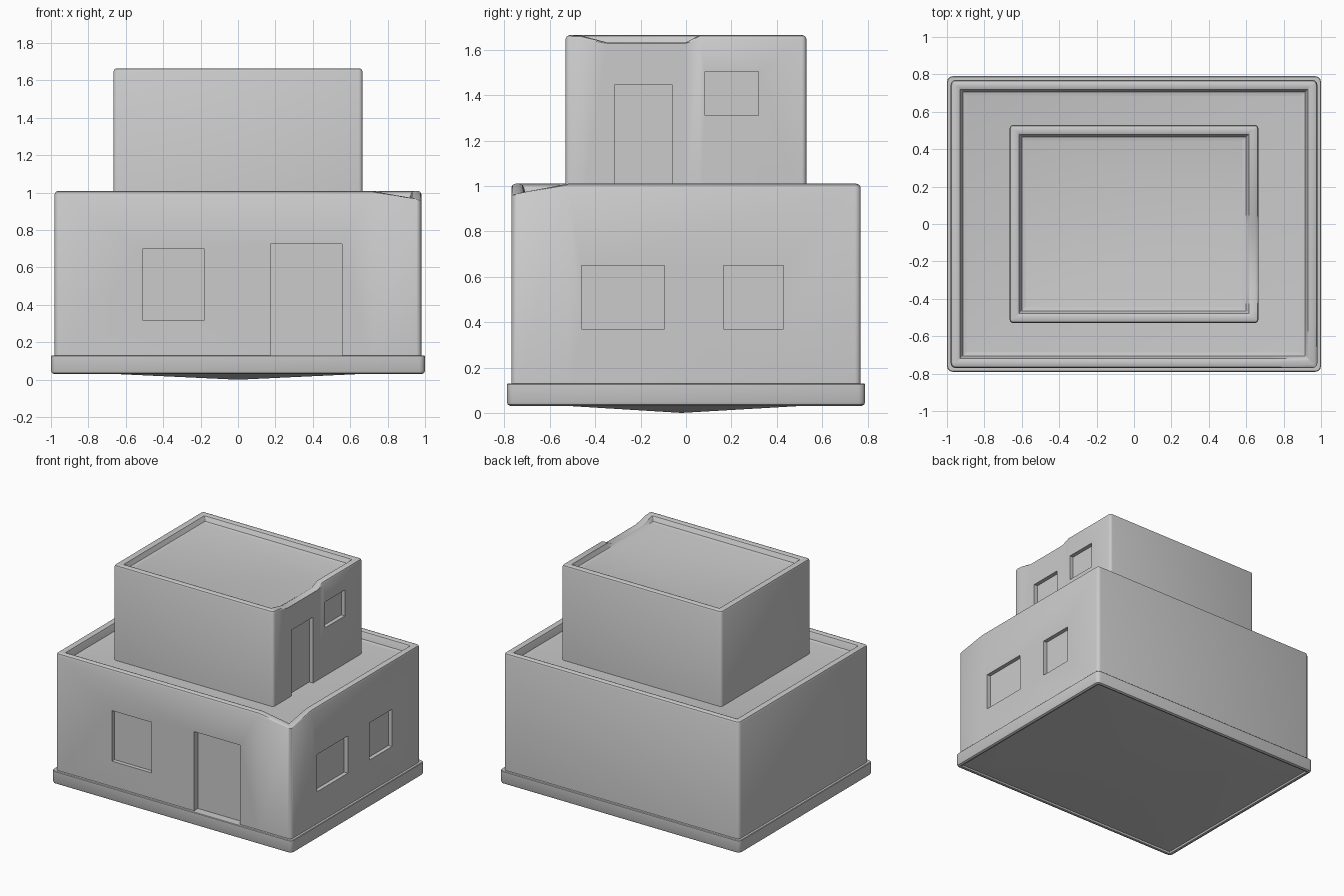
import bpy, bmesh, math

if "Cube" in bpy.data.objects:
    bpy.data.objects.remove(bpy.data.objects["Cube"])


def ring_plan(hx, hy, r, inset, extra):
    """Rounded rectangle outline; extra = {side: [positions along it]}, sides front/right."""
    rr = max(r - inset, 0.004)
    X, Y = hx - inset, hy - inset
    pts = []
    corners = [(1, -1, -90), (1, 1, 0), (-1, 1, 90), (-1, -1, 180)]
    sides = ["right", "back", "left", "front"]
    for (sx, sy, a0), side in zip(corners, sides):
        cx, cy = sx * (X - rr), sy * (Y - rr)
        for k in range(4):
            a = math.radians(a0 + 30 * k)
            pts.append((cx + rr * math.cos(a), cy + rr * math.sin(a)))
        for t in extra.get(side, []):
            pts.append((X, t) if side == "right" else (t, -Y))
    return pts


def finish(name, bm):
    bmesh.ops.recalc_face_normals(bm, faces=bm.faces)
    me = bpy.data.meshes.new(name)
    bm.to_mesh(me)
    bm.free()
    ob = bpy.data.objects.new(name, me)
    bpy.context.collection.objects.link(ob)
    return ob


def loft(name, hx, hy, r, profile, extra={}, dip=None, roof=0, low_point=None):
    """Skin rounded rectangles along a profile of (inset, z)."""
    bm = bmesh.new()
    top = max(z for _, z in profile)
    rings = []
    for inset, z in profile:
        ring = []
        for x, y in ring_plan(hx, hy, r, inset, extra):
            zz = z
            if dip and z > roof:
                zz -= dip(x, y) * (z - roof) / (top - roof)
            ring.append(bm.verts.new((x, y, zz)))
        rings.append(ring)
    n = len(rings[0])
    for a, b in zip(rings, rings[1:]):
        for i in range(n):
            bm.faces.new((a[i], a[(i + 1) % n], b[(i + 1) % n], b[i]))
    bm.faces.new(rings[-1])
    if low_point:
        c = bm.verts.new(low_point)
        for i in range(n):
            bm.faces.new((rings[0][i], c, rings[0][(i + 1) % n]))
    else:
        bm.faces.new(rings[0][::-1])
    return finish(name, bm)


def walls(z0, top, roof, w, b):
    """Profile of a wall with a rounded parapet and a sunken roof."""
    s = b * 0.3
    return [(0, z0), (0, top - b), (s, top - s), (b, top), (w - b, top), (w - s, top - s),
            (w, top - b), (w + 0.01, roof + 0.006), (w + 0.03, roof)]


def recess(ob, boxes):
    """Cut box-shaped openings given as (x0, x1, y0, y1, z0, z1)."""
    bm = bmesh.new()
    for x0, x1, y0, y1, z0, z1 in boxes:
        for v in bmesh.ops.create_cube(bm, size=1)["verts"]:
            v.co = (x1 if v.co.x > 0 else x0, y1 if v.co.y > 0 else y0, z1 if v.co.z > 0 else z0)
    cutter = finish("opening_cutter", bm)
    cutter.hide_render = True
    bpy.context.view_layer.objects.active = ob
    m = ob.modifiers.new("openings", "BOOLEAN")
    m.operation, m.solver, m.object = "DIFFERENCE", "EXACT", cutter
    bpy.ops.object.modifier_apply(modifier=m.name)
    bpy.data.objects.remove(cutter)


# foundation slab with hollowed, slightly bulging underside
slab = loft("foundation_slab", 1.0, 0.79, 0.03,
            [(0.035, 0.045), (0.03, 0.033), (0.018, 0.03), (0.005, 0.036), (0, 0.048),
             (0, 0.126), (0.004, 0.13)], low_point=(0, -0.02, 0.0))


# ground floor, with a worn front right parapet corner
def corner_dip(x, y):
    return 0.042 * max(0, 1 - max((0.95 - x) / 0.24, (y + 0.74) / 0.22))


ground = loft("ground_floor", 0.98, 0.77, 0.025, walls(0.1, 1.01, 0.95, 0.055, 0.018),
              {"front": [0.71], "right": [-0.52]}, corner_dip, 0.95)
D = 0.03
recess(ground, [
    (-0.51, -0.18, -0.9, -0.77 + D, 0.32, 0.70),
    (0.175, 0.555, -0.9, -0.77 + 0.045, 0.05, 0.725),
    (0.98 - D, 1.1, -0.46, -0.095, 0.37, 0.65),
    (0.98 - D, 1.1, 0.165, 0.43, 0.37, 0.65)])


# upper floor, with a worn stretch in the right parapet
def side_dip(x, y):
    if x < 0.55:
        return 0
    return 0.032 * max(0, min(1, (y + 0.47) / 0.12, (0.06 - y) / 0.06))


upper = loft("upper_floor", 0.665, 0.53, 0.02, walls(0.9, 1.665, 1.622, 0.055, 0.016),
             {"right": [-0.46, -0.35, 0.0, 0.06]}, side_dip, 1.622)
recess(upper, [
    (0.665 - D, 0.8, -0.315, -0.06, 0.85, 1.445),
    (0.665 - D, 0.8, 0.083, 0.32, 1.31, 1.505)])

for ob in (slab, ground, upper):
    bpy.ops.object.select_all(action="DESELECT")
    ob.select_set(True)
    bpy.context.view_layer.objects.active = ob
    bpy.ops.object.shade_smooth_by_angle(angle=math.radians(35))
